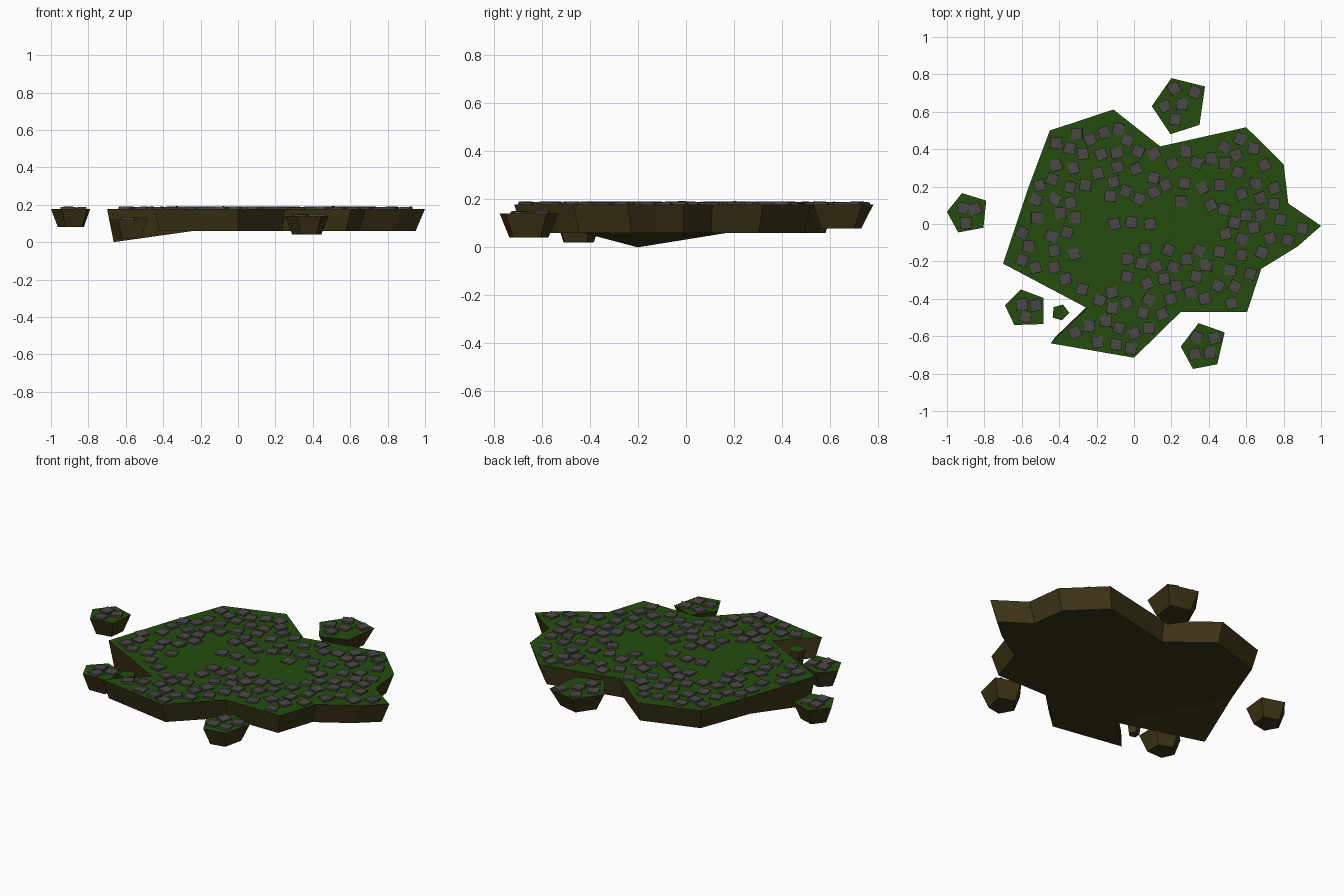
import bpy, bmesh, math, random
from mathutils import Vector, Matrix

if "Cube" in bpy.data.objects:
    bpy.data.objects.remove(bpy.data.objects["Cube"])
random.seed(7)


def material(name, color):
    m = bpy.data.materials.new(name)
    m.diffuse_color = (*color, 1)
    m.use_nodes = True
    m.node_tree.nodes["Principled BSDF"].inputs["Base Color"].default_value = m.diffuse_color
    return m


GRASS = material("grass", (0.018, 0.075, 0.004))
EARTH = material("earth", (0.045, 0.034, 0.008))
STONE = material("stone", (0.068, 0.062, 0.062))


def make_object(name, bm, mats):
    me = bpy.data.meshes.new(name)
    bm.to_mesh(me)
    bm.free()
    for m in mats:
        me.materials.append(m)
    ob = bpy.data.objects.new(name, me)
    bpy.context.collection.objects.link(ob)
    return ob


def slab(name, outline, top, bottom, taper, center=None, dips={}):
    """Grass-topped chunk of earth, narrowing downwards; dips lowers single bottom corners."""
    n = len(outline)
    cx, cy = center or (sum(p[0] for p in outline) / n, sum(p[1] for p in outline) / n)
    bm = bmesh.new()
    up = [bm.verts.new((x, y, top)) for x, y in outline]
    low = [bm.verts.new((cx + (x - cx) * taper, cy + (y - cy) * taper, dips.get(i, bottom)))
           for i, (x, y) in enumerate(outline)]
    grass = bm.faces.new(up)
    if dips:
        # sagging corners become their own underside triangle
        for i in dips:
            bm.faces.new((low[i - 1], low[i], low[(i + 1) % n]))
        bm.faces.new([v for i, v in enumerate(low) if i not in dips])
    else:
        bm.faces.new(low)
    for i in range(n):
        j = (i + 1) % n
        bm.faces.new((up[i], up[j], low[j], low[i]))
    for f in bm.faces:
        f.material_index = 1
    grass.material_index = 0
    bmesh.ops.recalc_face_normals(bm, faces=bm.faces)
    return make_object(name, bm, [GRASS, EARTH])


def paving(name, spots, top):
    """Flat square stones, each turned and tilted a little."""
    bm = bmesh.new()
    for x, y in spots:
        mat = (Matrix.Translation((x, y, top + random.uniform(0.001, 0.004)))
               @ Matrix.Rotation(random.uniform(-0.06, 0.06), 4, 'X')
               @ Matrix.Rotation(random.uniform(-0.06, 0.06), 4, 'Y')
               @ Matrix.Rotation(random.uniform(-0.5, 0.5), 4, 'Z')
               @ Matrix.Diagonal((0.06, 0.06, 0.015, 1)))
        bmesh.ops.create_cube(bm, size=1, matrix=mat)
    return make_object(name, bm, [STONE])


def inside(p, poly):
    hit = False
    for (ax, ay), (bx, by) in zip(poly, poly[1:] + poly[:1]):
        if (ay > p[1]) != (by > p[1]) and p[0] < ax + (p[1] - ay) * (bx - ax) / (by - ay):
            hit = not hit
    return hit


def edge_distance(p, poly):
    best = 9
    p = Vector(p)
    for a, b in zip(poly, poly[1:] + poly[:1]):
        a, b = Vector(a), Vector(b)
        t = max(0, min(1, (p - a).dot(b - a) / (b - a).length_squared))
        best = min(best, (a + (b - a) * t - p).length)
    return best


# main island
outline = [(-.45, .5), (-.11, .612), (.14, .415), (.6, .517), (.8, .32), (.825, .11),
           (1, -.01), (.875, -.12), (.68, -.24), (.605, -.47), (.25, -.47), (0, -.715),
           (-.445, -.638), (-.25, -.45), (-.7, -.212), (-.57, .18)]
TOP = 0.178
slab("main_island", outline, TOP, 0.06, 0.95, (0, 0), {14: 0.0})

# bare grass in the middle, with a short row of stepping stones
clearing = [(-.25, .17), (-.16, .12), (.08, .08), (.16, .13), (.24, .06), (.36, .09), (.47, .02),
            (.4, -.06), (.22, -.11), (.02, -.08), (-.08, -.17), (-.12, -.3), (-.27, -.32), (-.29, 0)]
spots = [(-.105, 0), (-.015, .01), (.085, 0)]
for _ in range(9000):
    p = (random.uniform(-.7, 1), random.uniform(-.72, .62))
    if (inside(p, outline) and edge_distance(p, outline) > 0.045
            and not inside(p, clearing) and edge_distance(p, clearing) > 0.028
            and all(math.dist(p, q) > 0.075 for q in spots)):
        spots.append(p)
paving("main_paving", spots[:165], TOP)

# small floating chunks: outline, top, bottom, stone positions
chunks = {
    "back": ([(.2, .78), (.38, .735), (.35, .53), (.195, .48), (.095, .63)], .178, .078,
             [(.215, .725), (.325, .705), (.165, .63), (.255, .64), (.22, .56)]),
    "left": ([(-.92, .165), (-.79, .125), (-.805, -.02), (-.94, -.045), (-1, .065)], .178, .08,
             [(-.915, .085), (-.85, .08), (-.9, .005)]),
    "front_left": ([(-.605, -.35), (-.485, -.395), (-.485, -.535), (-.64, -.54), (-.69, -.435)], .12, .02,
                   [(-.6, -.43), (-.525, -.435), (-.58, -.495)]),
    "front_right": ([(.345, -.53), (.485, -.58), (.445, -.75), (.315, -.775), (.25, -.655)], .14, .04,
                    [(.335, -.605), (.43, -.61), (.325, -.695), (.405, -.69)]),
    "tiny": ([(-.38, -.43), (-.345, -.475), (-.385, -.515), (-.435, -.5), (-.43, -.445)], .16, .065, []),
}
for name, (shape, top, bottom, stones) in chunks.items():
    slab(name + "_chunk", shape, top, bottom, 0.66)
    if stones:
        paving(name + "_paving", stones, top)
